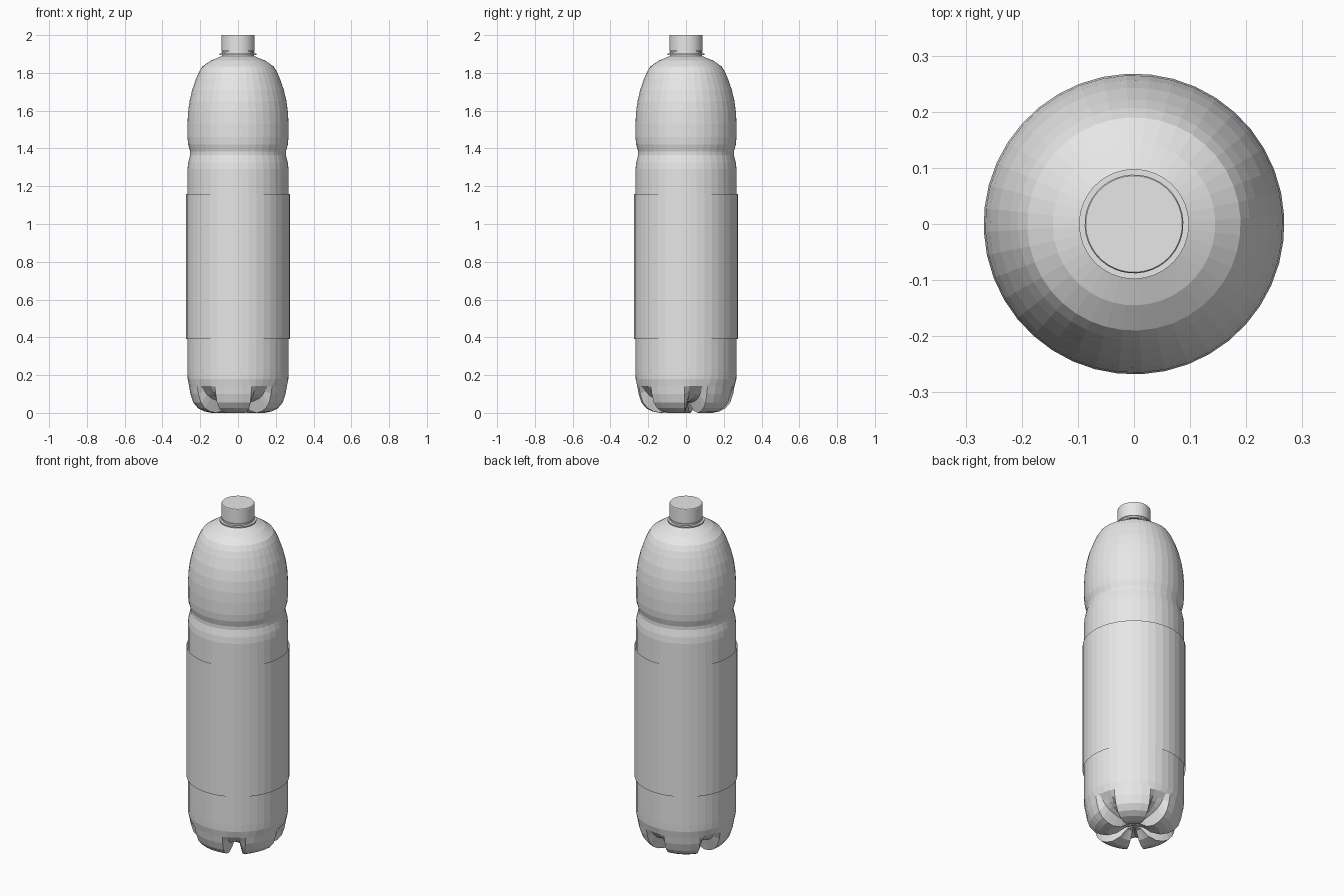
import bpy
import bmesh
from math import cos, sin, radians

if "Cube" in bpy.data.objects:
    bpy.data.objects.remove(bpy.data.objects["Cube"], do_unlink=True)

SEGMENTS = 40
FEET = 5
COLUMNS = SEGMENTS // FEET
START = 12  # azimuth of the first groove, degrees

grey = bpy.data.materials.new("plain grey")
grey.use_nodes = True
grey.diffuse_color = (0.8, 0.8, 0.8, 1)
grey.node_tree.nodes["Principled BSDF"].inputs["Base Color"].default_value = (0.8, 0.8, 0.8, 1)


def point(radius, z, degrees):
    a = radians(degrees)
    return (radius * cos(a), radius * sin(a), z)


def plain_ring(radius, z):
    return [point(radius, z, START + i * 360 / SEGMENTS) for i in range(SEGMENTS)]


def base_ring(foot, groove):
    """Ring that follows the foot profile and dips to the groove profile between feet."""
    ring = []
    for i in range(SEGMENTS):
        k = i % COLUMNS
        k = k - COLUMNS if k > COLUMNS // 2 else k
        offset = (0, 8, 14, 25, 36)[abs(k)] * (1 if k >= 0 else -1)
        depth = (1, 0.9, 0, 0, 0)[abs(k)]
        r, z = (f + (g - f) * depth for f, g in zip(foot, groove))
        ring.append(point(r, z, START + (i // COLUMNS + (k < 0)) * 360 / FEET + offset))
    return ring


def loft(name, rings, bottom=None, top=None):
    """Skin a stack of rings from low to high, with optional pole heights closing the ends."""
    bm = bmesh.new()
    loops = [[bm.verts.new(p) for p in ring] for ring in rings]
    for low, high in zip(loops, loops[1:]):
        for i in range(SEGMENTS):
            j = (i + 1) % SEGMENTS
            bm.faces.new((low[i], low[j], high[j], high[i]))
    for loop, height, flip in ((loops[0], bottom, True), (loops[-1], top, False)):
        if height is not None:
            pole = bm.verts.new((0, 0, height))
            for i in range(SEGMENTS):
                a, b = loop[i], loop[(i + 1) % SEGMENTS]
                bm.faces.new((b, a, pole) if flip else (a, b, pole))
    mesh = bpy.data.meshes.new(name)
    bm.to_mesh(mesh)
    bm.free()
    mesh.materials.append(grey)
    obj = bpy.data.objects.new(name, mesh)
    bpy.context.collection.objects.link(obj)
    return obj


# Five-footed base: (foot radius, z) paired with (groove radius, z)
base = [
    ((0.045, 0.045), (0.04, 0.055)),
    ((0.09, 0.012), (0.08, 0.06)),
    ((0.14, 0.0), (0.12, 0.066)),
    ((0.18, 0.008), (0.155, 0.075)),
    ((0.212, 0.025), (0.185, 0.085)),
    ((0.237, 0.055), (0.21, 0.1)),
    ((0.252, 0.1), (0.23, 0.118)),
    ((0.259, 0.14), (0.257, 0.142)),
]

# Wall, waist groove, shoulder and neck
wall = [
    (0.267, 0.18), (0.268, 0.22), (0.268, 0.39), (0.268, 1.16), (0.268, 1.29),
    (0.264, 1.325), (0.254, 1.365), (0.254, 1.385), (0.264, 1.42), (0.268, 1.46),
    (0.268, 1.53), (0.265, 1.59), (0.257, 1.65), (0.243, 1.71), (0.222, 1.77),
    (0.207, 1.805), (0.19, 1.833), (0.145, 1.865), (0.1, 1.883), (0.084, 1.89),
    (0.08, 1.93),
]
loft("bottle_body",
     [base_ring(*pair) for pair in base] + [plain_ring(*p) for p in wall],
     bottom=0.05, top=1.93)

# Thin wrap around the wall
loft("label_band", [plain_ring(0.275, 0.39), plain_ring(0.275, 1.16)])

# Neck collar, tamper ring and cap
loft("neck_collar", [plain_ring(0.098, 1.895), plain_ring(0.098, 1.902)],
     bottom=1.895, top=1.902)
loft("tamper_ring", [plain_ring(0.088, 1.905), plain_ring(0.088, 1.914)],
     bottom=1.905, top=1.914)
loft("cap", [plain_ring(0.088, 1.917), plain_ring(0.088, 1.997), plain_ring(0.086, 2.0)],
     bottom=1.917, top=2.0)
